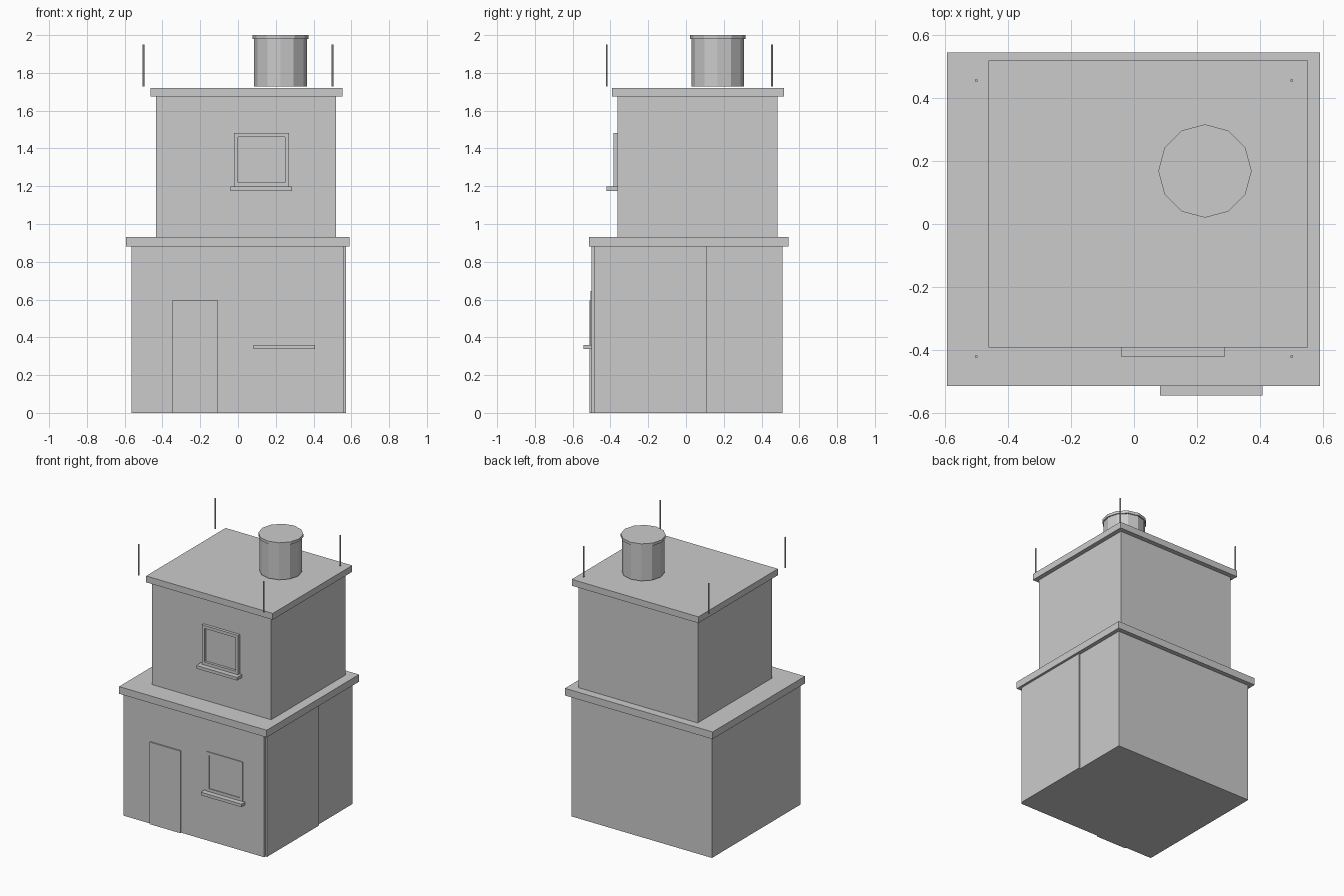
import bpy, bmesh, math
from mathutils import Vector

if "Cube" in bpy.data.objects:
    bpy.data.objects.remove(bpy.data.objects["Cube"])

plaster = bpy.data.materials.new("plain_grey")
plaster.diffuse_color = (0.6, 0.6, 0.6, 1)
plaster.use_nodes = True
plaster.node_tree.nodes["Principled BSDF"].inputs["Base Color"].default_value = plaster.diffuse_color


def finish(name, bm):
    bmesh.ops.recalc_face_normals(bm, faces=bm.faces)
    mesh = bpy.data.meshes.new(name)
    bm.to_mesh(mesh)
    bm.free()
    mesh.materials.append(plaster)
    ob = bpy.data.objects.new(name, mesh)
    bpy.context.collection.objects.link(ob)
    return ob


def box_bm(x, y, z):
    bm = bmesh.new()
    bmesh.ops.create_cube(bm, size=1)
    for v in bm.verts:
        v.co = Vector([lo + (c + 0.5) * (hi - lo)
                       for c, (lo, hi) in zip(v.co, (x, y, z))])
    bm.normal_update()
    return bm


def box(name, x, y, z):
    return finish(name, box_bm(x, y, z))


def cylinder(name, x, y, z0, rings, sides):
    """Closed stack of (radius, height) rings starting at z0."""
    bm = bmesh.new()
    loops = [[bm.verts.new((x + r * math.cos(2 * math.pi * i / sides),
                            y + r * math.sin(2 * math.pi * i / sides), z0 + h))
              for i in range(sides)] for r, h in rings]
    for a, b in zip(loops, loops[1:]):
        for i in range(sides):
            j = (i + 1) % sides
            bm.faces.new((a[i], a[j], b[j], b[i]))
    bm.faces.new(loops[0][::-1])
    bm.faces.new(loops[-1])
    return finish(name, bm)


def window(name, x, z, wall_y, depth, sill_y):
    """Raised frame with a recessed pane, and a sill beneath it."""
    bm = box_bm((x, x + 0.29), (wall_y - depth, wall_y), (z, z + 0.285))
    front = min(bm.faces, key=lambda f: f.calc_center_median().y)
    bmesh.ops.inset_region(bm, faces=[front], thickness=0.03)
    ext = bmesh.ops.extrude_face_region(bm, geom=[front])
    verts = [g for g in ext["geom"] if isinstance(g, bmesh.types.BMVert)]
    bmesh.ops.translate(bm, verts=verts, vec=(0, depth * 0.9, 0))
    if front.is_valid:
        bmesh.ops.delete(bm, geom=[front], context='FACES_ONLY')
    finish(name + "_frame", bm)
    box(name + "_sill", (x - 0.018, x + 0.308), (sill_y, wall_y), (z - 0.022, z))


# Ground floor, with a thin panel on the right wall
box("ground_floor", (-0.565, 0.56), (-0.5, 0.51), (0, 0.88))
box("side_panel", (0.56, 0.572), (-0.485, 0.11), (0, 0.88))
box("ground_floor_slab", (-0.593, 0.589), (-0.513, 0.543), (0.88, 0.932))

# Upper floor and roof
box("upper_floor", (-0.433, 0.52), (-0.363, 0.484), (0.932, 1.675))
box("roof_slab", (-0.462, 0.552), (-0.391, 0.518), (1.675, 1.721))

# Door and windows
box("door", (-0.35, -0.105), (-0.51, -0.5), (0, 0.594))
window("lower_window", 0.1, 0.36, -0.5, 0.006, -0.543)
window("upper_window", -0.021, 1.198, -0.363, 0.021, -0.421)

# Water tank with a wider lid
cylinder("water_tank", 0.225, 0.168, 1.728,
         [(0.14, 0), (0.14, 0.252), (0.148, 0.252), (0.148, 0.272)], 12)

# Corner rods
for i, x in enumerate((-0.5, 0.5)):
    for j, y in enumerate((-0.42, 0.455)):
        cylinder(f"corner_rod_{i}{j}", x, y, 1.728,
                 [(0.005, 0), (0.005, 0.222)], 6)
